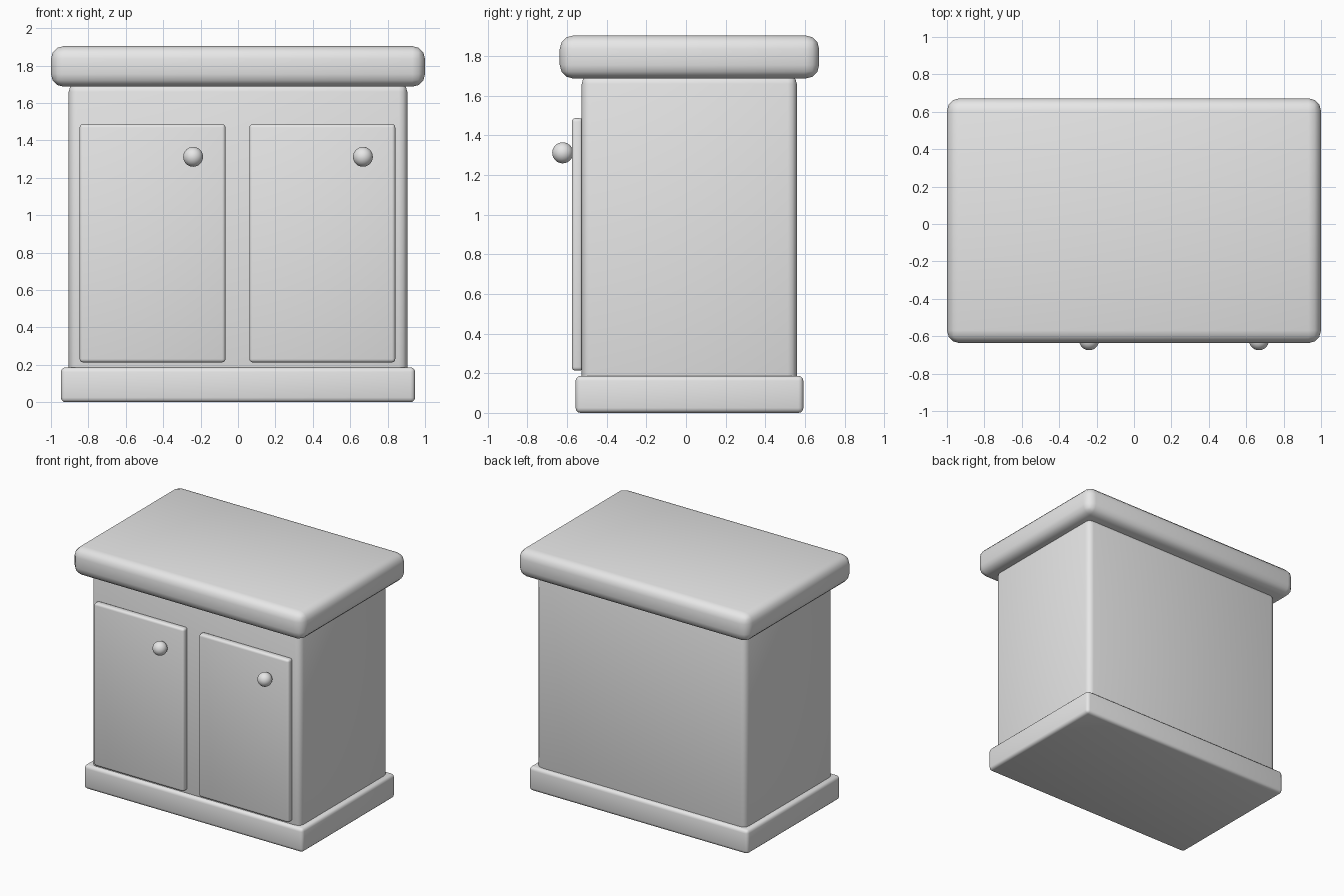
import bpy

cube = bpy.data.objects.get("Cube")
if cube:
    bpy.data.objects.remove(cube, do_unlink=True)

# Single plain grey material
grey = bpy.data.materials.new("plain grey")
grey.use_nodes = True
colour = (0.8, 0.8, 0.8, 1)
grey.diffuse_color = colour
grey.node_tree.nodes["Principled BSDF"].inputs["Base Color"].default_value = colour


def rounded_box(name, x, y, z, radius, segments=3):
    """Box spanning the (min, max) ranges, with rounded edges."""
    spans = (x, y, z)
    bpy.ops.mesh.primitive_cube_add(size=1, location=[(a + b) / 2 for a, b in spans])
    box = bpy.context.object
    box.name = name
    box.scale = [b - a for a, b in spans]
    bpy.ops.object.transform_apply(location=False, rotation=False, scale=True)
    box.data.materials.append(grey)
    bevel = box.modifiers.new("rounded edges", 'BEVEL')
    bevel.width = radius
    bevel.segments = segments
    bpy.ops.object.shade_smooth()
    return box


# Carcass: plinth, body and thick worktop
rounded_box("base_plinth", (-0.947, 0.947), (-0.557, 0.592), (0, 0.187), 0.025)
rounded_box("cabinet_body", (-0.905, 0.905), (-0.526, 0.559), (0.1, 1.705), 0.045)
rounded_box("worktop", (-1, 1), (-0.637, 0.672), (1.687, 1.904), 0.068)

# Two matching doors, each with a round knob on the same side
for side, centre in (("right", -0.457), ("left", 0.451)):
    rounded_box(side + "_door", (centre - 0.39, centre + 0.39),
                (-0.576, -0.52), (0.213, 1.487), 0.018)
    bpy.ops.mesh.primitive_uv_sphere_add(segments=32, ring_count=16, radius=0.053,
                                         location=(centre + 0.217, -0.622, 1.312))
    knob = bpy.context.object
    knob.name = side + "_door_knob"
    knob.data.materials.append(grey)
    bpy.ops.object.shade_smooth()
